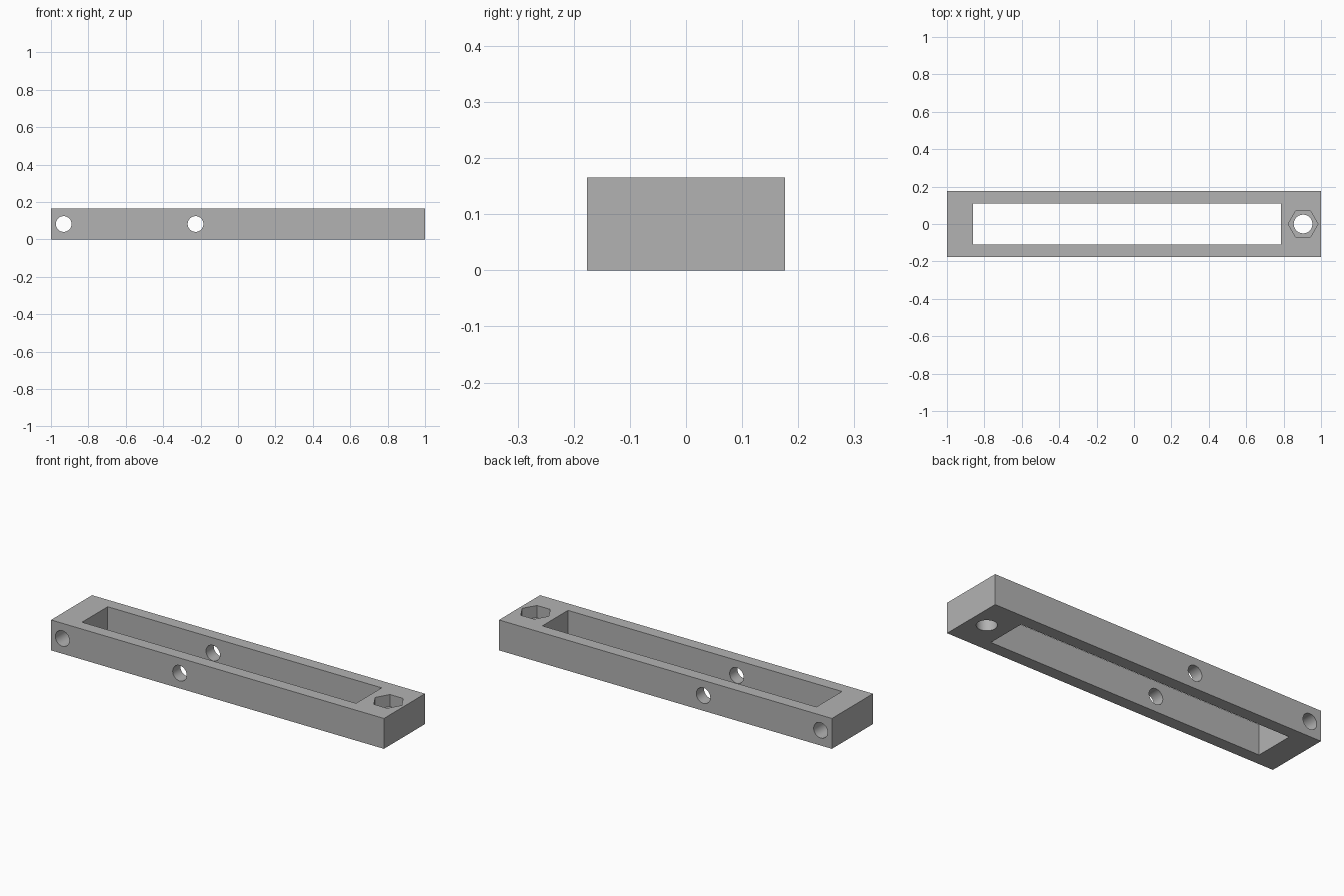
import bpy
from math import pi

if "Cube" in bpy.data.objects:
    bpy.data.objects.remove(bpy.data.objects["Cube"], do_unlink=True)

LENGTH, WIDTH, HEIGHT = 2.0, 0.352, 0.165
MID = HEIGHT / 2

grey = bpy.data.materials.new("plain grey")
grey.use_nodes = True
colour = (0.45, 0.45, 0.45, 1)
grey.diffuse_color = colour
grey.node_tree.nodes["Principled BSDF"].inputs["Base Color"].default_value = colour


def box(name, size, location):
    bpy.ops.mesh.primitive_cube_add(size=1, location=location)
    ob = bpy.context.object
    ob.name = name
    ob.scale = size
    bpy.ops.object.transform_apply(location=False, rotation=False, scale=True)
    ob.data.materials.append(grey)
    return ob


def prism(name, radius, depth, location, sides=48, tilt=0, turn=0):
    bpy.ops.mesh.primitive_cylinder_add(vertices=sides, radius=radius, depth=depth,
                                        location=location, rotation=(tilt, 0, turn))
    ob = bpy.context.object
    ob.name = name
    ob.data.materials.append(grey)
    return ob


# Solid bar
bar = box("slotted_bar", (LENGTH, WIDTH, HEIGHT), (0, 0, MID))

# Long slot, cross holes, and bolt hole with a hexagonal nut pocket
slot_start, slot_end = -0.86, 0.786
bolt_x, pocket_depth = 0.904, 0.065
cutters = [
    box("slot_cutter", (slot_end - slot_start, 0.22, 1), ((slot_start + slot_end) / 2, 0, MID)),
    prism("end_hole_cutter", 0.042, 1, (-0.932, 0, MID), tilt=pi / 2),
    prism("middle_hole_cutter", 0.042, 1, (-0.227, 0, MID), tilt=pi / 2),
    prism("bolt_hole_cutter", 0.05, 1, (bolt_x, 0, MID)),
    prism("nut_pocket_cutter", 0.08, pocket_depth * 2, (bolt_x, 0, HEIGHT), sides=6, turn=pi / 2),
]

# Cut each opening, then drop the cutter
for cutter in cutters:
    cutter.hide_render = True
    bpy.context.view_layer.objects.active = bar
    cut = bar.modifiers.new(cutter.name, "BOOLEAN")
    cut.operation = "DIFFERENCE"
    cut.solver = "EXACT"
    cut.object = cutter
    bpy.ops.object.modifier_apply(modifier=cut.name)
    bpy.data.objects.remove(cutter, do_unlink=True)

# Smooth hole walls, crisp edges
bpy.ops.object.select_all(action="DESELECT")
bar.select_set(True)
bpy.context.view_layer.objects.active = bar
bpy.ops.object.shade_smooth_by_angle(angle=pi / 6)
